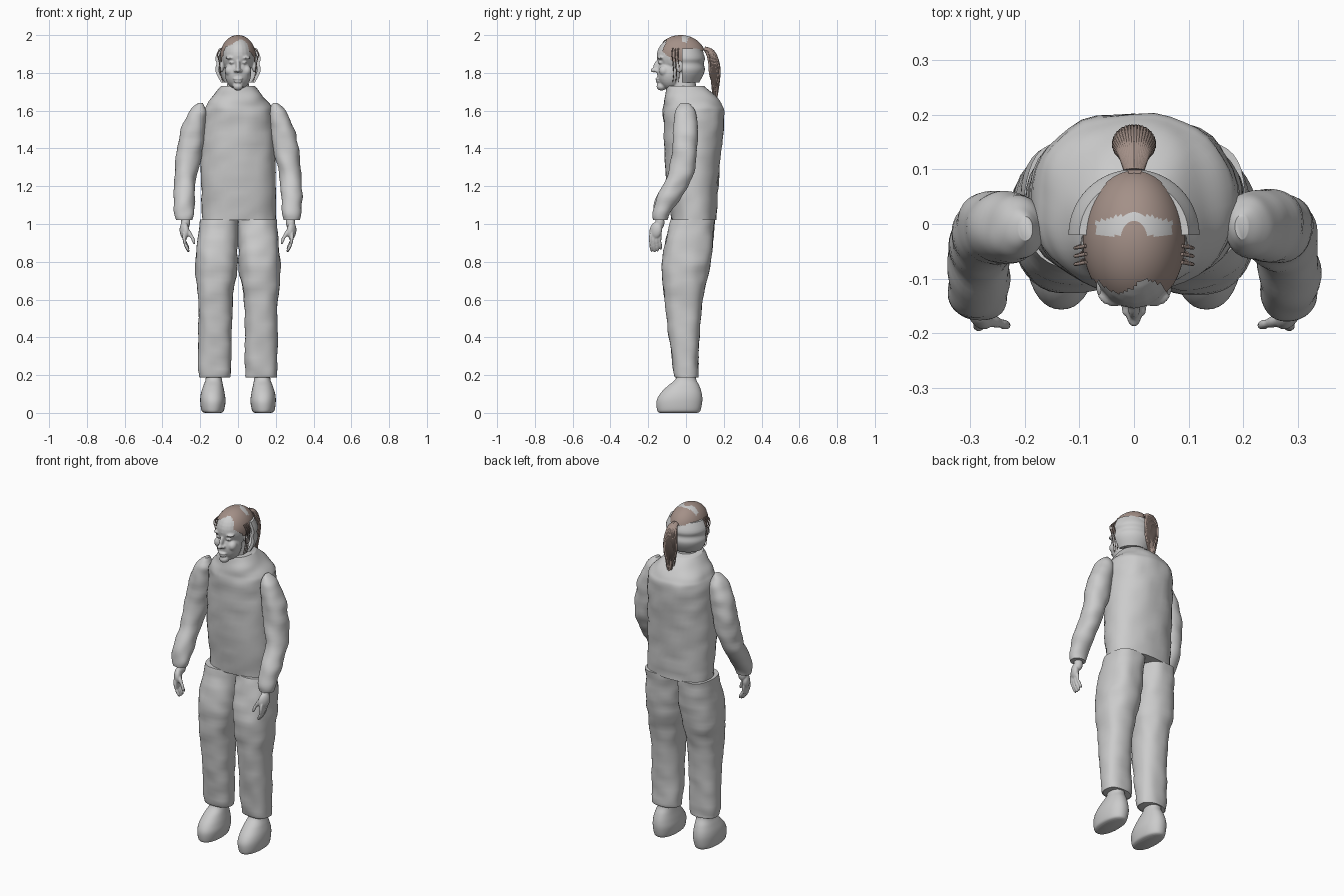
import bpy, bmesh, math, random
from mathutils import Vector, Matrix, noise

random.seed(4)
if "Cube" in bpy.data.objects:
    bpy.data.objects.remove(bpy.data.objects["Cube"])


def material(name, rgb):
    m = bpy.data.materials.new(name)
    m.use_nodes = True
    m.diffuse_color = (*rgb, 1)
    m.node_tree.nodes["Principled BSDF"].inputs["Base Color"].default_value = (*rgb, 1)
    return m


GREY = material("plain grey", (0.6, 0.6, 0.6))
BROWN = material("hair brown", (0.37, 0.28, 0.245))


def finish(bm, name, mats=(GREY,), angle=50):
    bmesh.ops.recalc_face_normals(bm, faces=bm.faces)
    me = bpy.data.meshes.new(name)
    bm.to_mesh(me)
    bm.free()
    ob = bpy.data.objects.new(name, me)
    bpy.context.collection.objects.link(ob)
    for m in mats:
        me.materials.append(m)
    bpy.ops.object.select_all(action="DESELECT")
    bpy.context.view_layer.objects.active = ob
    ob.select_set(True)
    bpy.ops.object.shade_smooth_by_angle(angle=math.radians(angle))
    return ob


def spline(rows, steps):
    """Smooth interpolation through rows of numbers."""
    out = []
    for i in range(len(rows) - 1):
        a, b, c, d = (rows[max(0, min(len(rows) - 1, i + k))] for k in (-1, 0, 1, 2))
        for j in range(steps):
            t = j / steps
            out.append([q + 0.5 * t * (r - p + t * (2*p - 5*q + 4*r - s + t * (3*(q - r) + s - p)))
                        for p, q, r, s in zip(a, b, c, d)])
    return out + [list(rows[-1])]


def loft(name, rows, side=1, power=2.3, steps=6, n=40, fold=0.0, mats=(GREY,)):
    """Stack of rounded sections; each row is z, x0, x1, y0, y1."""
    bm = bmesh.new()
    rings = []
    for z, x0, x1, y0, y1 in spline(rows, steps):
        ring = []
        for k in range(n):
            a = math.tau * k / n
            c, s = math.cos(a), math.sin(a)
            u = math.copysign(abs(c) ** (2 / power), c)
            v = math.copysign(abs(s) ** (2 / power), s)
            p = Vector(((x0 + x1 + (x1 - x0) * u) / 2 * side, (y0 + y1 + (y1 - y0) * v) / 2, z))
            w = fold * noise.noise(Vector((p.x * 12, p.y * 12, p.z * 17)))
            ring.append(bm.verts.new(p + Vector((u * side, v, 0)) * w))
        rings.append(ring)
    for a, b in zip(rings, rings[1:]):
        for k in range(n):
            bm.faces.new((a[k], a[(k + 1) % n], b[(k + 1) % n], b[k]))
    bm.faces.new(rings[0])
    bm.faces.new(rings[-1])
    return finish(bm, name, mats)


def blob(bm, centre, radii, axis=None):
    m = Matrix.Translation(centre)
    if axis:
        m = m @ Vector(axis).to_track_quat("Z", "Y").to_matrix().to_4x4()
    bmesh.ops.create_uvsphere(bm, u_segments=24, v_segments=16, radius=1,
                              matrix=m @ Matrix.Diagonal((*radii, 1)))


def fuse(ob, voxel, smooth):
    """Melt overlapping volumes into one skin."""
    r = ob.modifiers.new("fuse", "REMESH")
    r.mode, r.voxel_size, r.use_smooth_shade = "VOXEL", voxel, True
    s = ob.modifiers.new("soften", "SMOOTH")
    s.factor, s.iterations = 0.5, smooth


def strand(name, paths, radius, mat):
    cu = bpy.data.curves.new(name, "CURVE")
    cu.dimensions, cu.bevel_depth, cu.bevel_resolution = "3D", radius, 1
    cu.use_fill_caps = True
    for path in paths:
        pts = spline(path, 4)
        sp = cu.splines.new("POLY")
        sp.points.add(len(pts) - 1)
        for i, (q, p) in enumerate(zip(sp.points, pts)):
            q.co = (*p, 1)
            q.radius = 1 - 0.6 * i / len(pts)
    cu.materials.append(mat)
    bpy.context.collection.objects.link(bpy.data.objects.new(name, cu))


# Torso with sloping shoulders and open-looking collar
loft("jacket_body", [(1.02, -.19, .2, -.075, .16), (1.2, -.195, .2, -.1, .17),
                     (1.42, -.195, .195, -.115, .19), (1.58, -.185, .185, -.12, .203),
                     (1.63, -.17, .17, -.118, .19), (1.68, -.13, .13, -.112, .155),
                     (1.73, -.088, .088, -.1, .1)], fold=.008)

# Head and neck melted together
bm = bmesh.new()
blob(bm, (0, -.03, 1.89), (.087, .125, .106))
blob(bm, (0, -.083, 1.8), (.07, .07, .09))
blob(bm, (0, -.13, 1.728), (.027, .026, .022))
blob(bm, (0, -.01, 1.7), (.06, .065, .16))
blob(bm, (0, -.155, 1.838), (.011, .017, .036), (0, -.4, -1))
blob(bm, (0, -.17, 1.814), (.013, .019, .012))
blob(bm, (0, -.149, 1.768), (.026, .014, .007))
blob(bm, (0, -.147, 1.754), (.022, .014, .007))
for s in (1, -1):
    blob(bm, (.036 * s, -.132, 1.88), (.03, .019, .009))
    blob(bm, (.032 * s, -.133, 1.855), (.016, .014, .009))
    blob(bm, (.046 * s, -.115, 1.812), (.024, .028, .028))
    blob(bm, (.014 * s, -.157, 1.812), (.009, .012, .009))
    blob(bm, (.086 * s, -.035, 1.835), (.012, .022, .034))
head = finish(bm, "head")
fuse(head, .005, 3)

# Half shell around the back of the head
bm = bmesh.new()
outer = spline([(1.75, .09), (1.79, .112), (1.82, .12), (1.85, .114), (1.88, .12), (1.93, .1)], 4)
section = [(z, r) for z, r in outer] + [(z, r - .018) for z, r in reversed(outer)]
rings = [[bm.verts.new((r * math.cos(a), r * math.sin(a) - .02, z)) for z, r in section]
         for a in (math.pi * k / 28 for k in range(29))]
for a, b in zip(rings, rings[1:]):
    for k in range(len(section)):
        j = (k + 1) % len(section)
        bm.faces.new((a[k], a[j], b[j], b[k]))
bm.faces.new(rings[0])
bm.faces.new(rings[-1])
finish(bm, "back_of_head_shell")

# Hair cap trimmed to a hairline, with a bare patch across the crown
bm = bmesh.new()
bmesh.ops.create_uvsphere(bm, u_segments=72, v_segments=48, radius=1,
                          matrix=Matrix.Translation((0, -.028, 1.89)) @ Matrix.Diagonal((.094, .13, .11, 1)))


def bald(f):
    x, y, z = f.calc_center_median()
    if y < -.02:
        return y < -.115 + .012 * math.sin(x * 60) or z < 1.855 + max(0, -.06 - y) * .9
    return z < 1.925 - .12 * max(0, y - .05)


bmesh.ops.delete(bm, geom=[f for f in bm.faces if bald(f)], context="FACES")
for f in bm.faces:
    x, y, z = f.calc_center_median()
    f.material_index = int(z > 1.95 and -.022 < y < .022 - abs(x) * .25
                           and abs(x) < .07 and math.hypot(x, y + .02) > .025)
cap = finish(bm, "hair_cap", (BROWN, GREY))

# Ponytail: tapered core plus loose strands fanning from the tie
loft("ponytail_core", [(1.66, -.008, .008, .145, .16), (1.72, -.022, .022, .133, .172),
                       (1.8, -.028, .028, .123, .175), (1.88, -.024, .024, .11, .165),
                       (1.93, -.015, .015, .085, .13)], mats=(BROWN,), n=20, fold=.008)
paths = []
for k in range(26):
    a = math.pi * (k / 25 * 1.3 - .15)
    c, s = math.cos(a), math.sin(a)
    end = random.uniform(1.65, 1.73)
    paths.append([(c * .014, .1, 1.925 + s * .01), (c * .024, .128 + s * .018, 1.915),
                  (c * .036, .145 + s * .03, 1.85), (c * .034, .148 + s * .03, 1.77),
                  (c * .014, .15 + s * .012, end)])
strand("ponytail_strands", paths, .006, BROWN)
wisps = [[(s * .088, y, 1.93), (s * .108, y - .004, 1.9), (s * .1, y, 1.86),
          (s * .092, y + .005, 1.8), (s * .082, y, 1.75)]
         for s in (1, -1) for y in (-.07, -.055, -.04)]
strand("side_wisps", wisps, .0035, BROWN)

for s, label in ((1, "left"), (-1, "right")):
    # Sleeve, bending forward below the elbow
    loft(label + "_sleeve", [(1.02, .24, .325, -.175, -.1), (1.06, .232, .335, -.178, -.085),
                             (1.15, .228, .34, -.152, -.02), (1.25, .22, .335, -.1, .035),
                             (1.38, .19, .325, -.075, .058), (1.5, .17, .3, -.07, .06),
                             (1.58, .165, .265, -.062, .05), (1.62, .175, .235, -.045, .03),
                             (1.64, .185, .21, -.03, .015)], s, 2.1, fold=.008)
    # Trouser leg
    loft(label + "_trouser_leg", [(.19, .045, .205, -.055, .06), (.21, .038, .21, -.065, .066),
                                  (.4, .035, .208, -.09, .07), (.6, .03, .212, -.112, .088),
                                  (.75, .006, .225, -.127, .12), (.88, 0, .218, -.115, .14),
                                  (1.025, 0, .205, -.078, .155)], s, 2.4, fold=.008)
    # Soft shoe
    loft(label + "_shoe", [(0, .09, .175, -.14, .06), (.012, .075, .193, -.152, .076),
                           (.06, .066, .2, -.156, .086), (.1, .07, .197, -.138, .084),
                           (.14, .078, .185, -.1, .072), (.175, .085, .172, -.058, .055),
                           (.21, .09, .17, -.045, .05)], s, 2.2)
    # Hand with four fingers and a thumb
    bm = bmesh.new()
    blob(bm, (.278 * s, -.138, 1.01), (.025, .024, .04))
    blob(bm, (.284 * s, -.16, .965), (.022, .035, .046), (-.1 * s, -.2, -1))
    for k in range(4):
        y = -.187 + .016 * k
        drop = (.003, 0, .004, .014)[k]
        blob(bm, (.284 * s, y, .918 + drop), (.0095, .0095, .036), (-.15 * s, 0, -1))
        blob(bm, (.272 * s, y + .003, .875 + drop), (.0085, .0085, .03), (-.5 * s, .1, -1))
    blob(bm, (.258 * s, -.178, .952), (.011, .011, .034), (-.6 * s, -.2, -1))
    blob(bm, (.238 * s, -.184, .918), (.009, .009, .028), (-.35 * s, -.1, -1))
    fuse(finish(bm, label + "_hand"), .004, 2)
